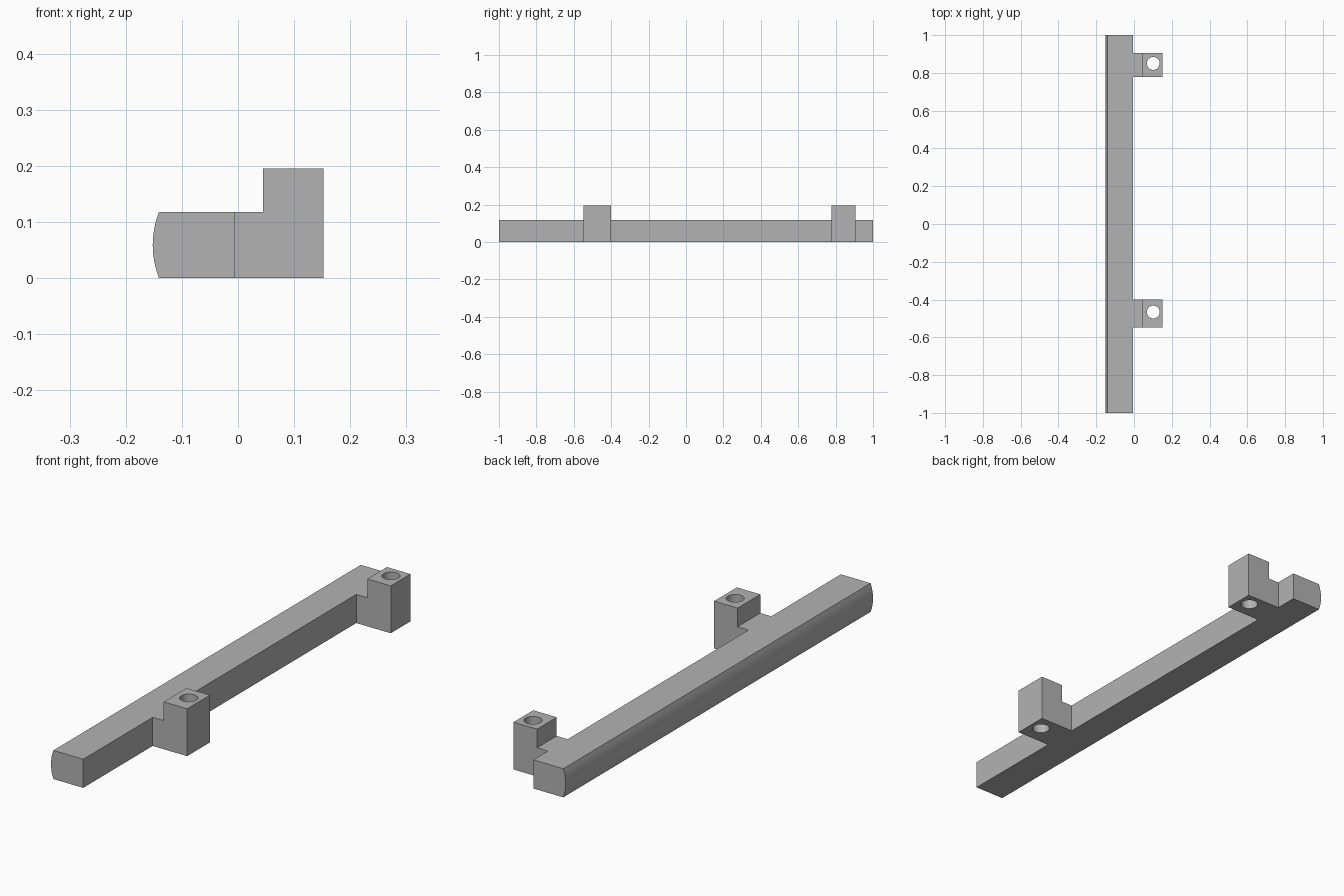
import bpy, bmesh, math
from mathutils import Vector

cube = bpy.data.objects.get("Cube")
if cube:
    bpy.data.objects.remove(cube, do_unlink=True)

grey = bpy.data.materials.new("plain grey")
grey.use_nodes = True
colour = (0.45, 0.45, 0.45, 1)
grey.diffuse_color = colour
grey.node_tree.nodes["Principled BSDF"].inputs["Base Color"].default_value = colour

HALF, JOIN, HEIGHT = 0.152, -0.005, 0.118


def extrude_profile(name, points, y0, y1):
    """Closed x-z outline pulled along y."""
    bm = bmesh.new()
    face = bm.faces.new([bm.verts.new((x, y0, z)) for x, z in points])
    grown = bmesh.ops.extrude_face_region(bm, geom=[face])["geom"]
    verts = [g for g in grown if isinstance(g, bmesh.types.BMVert)]
    bmesh.ops.translate(bm, verts=verts, vec=Vector((0, y1 - y0, 0)))
    bmesh.ops.recalc_face_normals(bm, faces=bm.faces[:])
    mesh = bpy.data.meshes.new(name)
    bm.to_mesh(mesh)
    bm.free()
    obj = bpy.data.objects.new(name, mesh)
    bpy.context.collection.objects.link(obj)
    mesh.materials.append(grey)
    return obj


def smooth(obj):
    bpy.ops.object.select_all(action="DESELECT")
    obj.select_set(True)
    bpy.context.view_layer.objects.active = obj
    bpy.ops.object.shade_smooth_by_angle(angle=math.radians(30))


# Long bar with a shallow bulged side
steps = 8
profile = [(JOIN, 0), (JOIN, HEIGHT)]
for i in range(steps + 1):
    t = 1 - 2 * i / steps
    profile.append((-HALF + 0.011 * t * t, HEIGHT * (1 + t) / 2))
bar = extrude_profile("bar", profile, -1, 1)
smooth(bar)

# Stepped lugs, each with a vertical through hole
step = [(JOIN, 0), (HALF, 0), (HALF, 0.195), (0.045, 0.195),
        (0.045, HEIGHT), (JOIN, HEIGHT)]
for name, y0, y1, hole_y in (("front_lug", -0.548, -0.4, -0.466),
                             ("back_lug", 0.777, 0.905, 0.85)):
    lug = extrude_profile(name, step, y0, y1)
    bpy.ops.mesh.primitive_cylinder_add(vertices=32, radius=0.034, depth=0.6,
                                        location=(0.102, hole_y, 0.1))
    cutter = bpy.context.object
    cutter.name = name + "_hole_cutter"
    cutter.data.materials.append(grey)
    cutter.hide_render = True
    cut = lug.modifiers.new("hole", "BOOLEAN")
    cut.operation = "DIFFERENCE"
    cut.solver = "EXACT"
    cut.object = cutter
    bpy.context.view_layer.objects.active = lug
    bpy.ops.object.modifier_apply(modifier=cut.name)
    bpy.data.objects.remove(cutter, do_unlink=True)
    smooth(lug)
